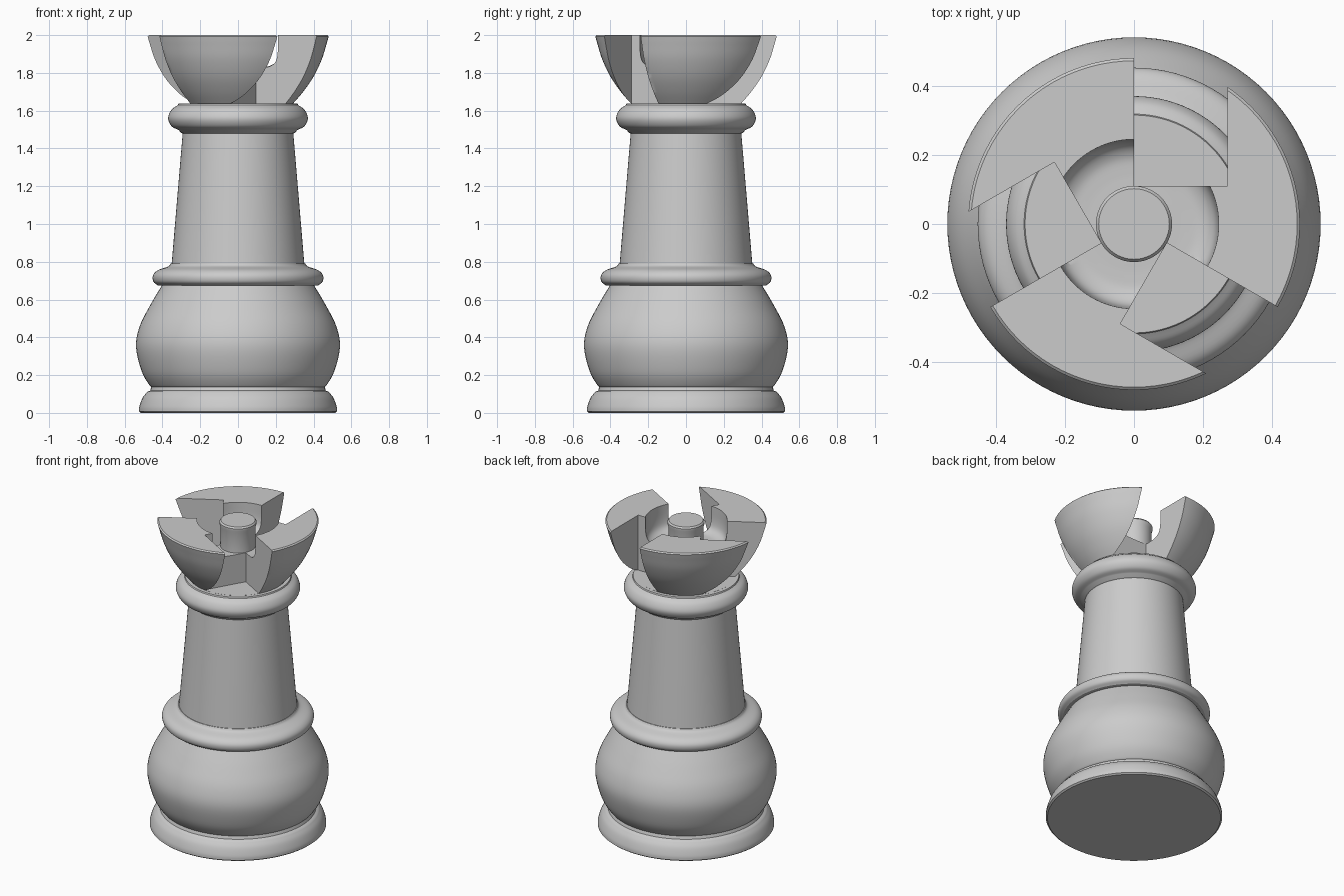
import bpy, math
from mathutils import Matrix, Vector

old = bpy.data.objects.get("Cube")
if old:
    bpy.data.objects.remove(old, do_unlink=True)

SEGMENTS = 96

grey = bpy.data.materials.new("plain_grey")
grey.use_nodes = True
tone = (0.6, 0.6, 0.6, 1)
grey.diffuse_color = tone
grey.node_tree.nodes["Principled BSDF"].inputs["Base Color"].default_value = tone


def spline(points, steps=5):
    """Smooth curve through a few (radius, height) points."""
    p = [Vector(q) for q in points]
    p = [2 * p[0] - p[1]] + p + [2 * p[-1] - p[-2]]
    out = []
    for a, b, c, d in zip(p, p[1:], p[2:], p[3:]):
        for i in range(steps):
            t = i / steps
            out.append(0.5 * (2 * b + (c - a) * t + (2 * a - 5 * b + 4 * c - d) * t ** 2
                              + (3 * b - a - 3 * c + d) * t ** 3))
    return [tuple(v) for v in out] + [tuple(points[-1])]


def make_mesh(name, verts, faces):
    mesh = bpy.data.meshes.new(name)
    mesh.from_pydata(verts, [], faces)
    mesh.materials.append(grey)
    obj = bpy.data.objects.new(name, mesh)
    bpy.context.collection.objects.link(obj)
    return obj


def lathe(name, profile):
    """Turn a profile, listed from bottom to top, into a closed solid."""
    n = SEGMENTS
    verts = [(r * math.cos(math.tau * i / n), r * math.sin(math.tau * i / n), z)
             for r, z in profile for i in range(n)]
    faces = [(k * n + i, k * n + (i + 1) % n, (k + 1) * n + (i + 1) % n, (k + 1) * n + i)
             for k in range(len(profile) - 1) for i in range(n)]
    faces.append(tuple(reversed(range(n))))
    faces.append(tuple(range(len(verts) - n, len(verts))))
    return make_mesh(name, verts, faces)


def smooth(obj):
    bpy.ops.object.select_all(action="DESELECT")
    obj.select_set(True)
    bpy.context.view_layer.objects.active = obj
    bpy.ops.object.shade_smooth_by_angle(angle=math.radians(32))


# Foot, bulb, shaft and the two rings
parts = [
    lathe("foot", [(0.515, 0)] + spline([(0.525, 0.008), (0.522, 0.035), (0.505, 0.08), (0.48, 0.112)])
          + [(0.465, 0.118), (0.455, 0.15)]),
    lathe("bulb", spline([(0.45, 0.135), (0.468, 0.146), (0.51, 0.22), (0.54, 0.35), (0.52, 0.46),
                          (0.465, 0.57), (0.40, 0.68)])),
    lathe("lower_ring", [(0.39, 0.672)] + spline([(0.425, 0.675), (0.448, 0.695), (0.45, 0.728),
                                                 (0.425, 0.755), (0.37, 0.775), (0.355, 0.792)])),
    lathe("shaft", [(0.352, 0.78), (0.292, 1.49)]),
    lathe("upper_ring", [(0.285, 1.475), (0.30, 1.482)]
          + spline([(0.315, 1.498), (0.352, 1.518), (0.37, 1.56), (0.352, 1.605), (0.318, 1.63)])
          + [(0.315, 1.638)]),
]

# Crown: a bowl with a round hollow and a post in its middle
outside = spline([(0.285, 1.63), (0.345, 1.7), (0.40, 1.78), (0.443, 1.87), (0.468, 1.95), (0.48, 1.993)])
hollow = spline([(0.245, 2.0), (0.243, 1.91), (0.23, 1.86), (0.195, 1.835), (0.15, 1.83), (0.105, 1.83)])
post = [(0.105, 1.96), (0.11, 1.975), (0.11, 1.99), (0.102, 2.0)]
crown = lathe("crown", outside + [(0.472, 2.0)] + hollow + post)
parts.append(crown)

# Three off-centre slots cut through the crown
box = [(x, y, z) for x in (0, 0.27) for y in (0.11, 0.8) for z in (1.639, 2.2)]
sides = [(0, 1, 3, 2), (4, 6, 7, 5), (0, 4, 5, 1), (2, 3, 7, 6), (0, 2, 6, 4), (1, 5, 7, 3)]
for k in range(3):
    turn = Matrix.Rotation(-k * math.tau / 3, 3, "Z")
    cutter = make_mesh(f"slot_cutter_{k + 1}", [tuple(turn @ Vector(v)) for v in box], sides)
    cutter.hide_render = True
    cutter.hide_set(True)
    cut = crown.modifiers.new(f"slot_{k + 1}", "BOOLEAN")
    cut.operation, cut.solver, cut.object = "DIFFERENCE", "EXACT", cutter

# Apply the cuts, then drop the cutters
bpy.context.view_layer.update()
cut_mesh = bpy.data.meshes.new_from_object(crown.evaluated_get(bpy.context.evaluated_depsgraph_get()))
crown.modifiers.clear()
crown.data = cut_mesh
for obj in [o for o in bpy.data.objects if o.name.startswith("slot_cutter")]:
    bpy.data.objects.remove(obj, do_unlink=True)

for part in parts:
    smooth(part)
